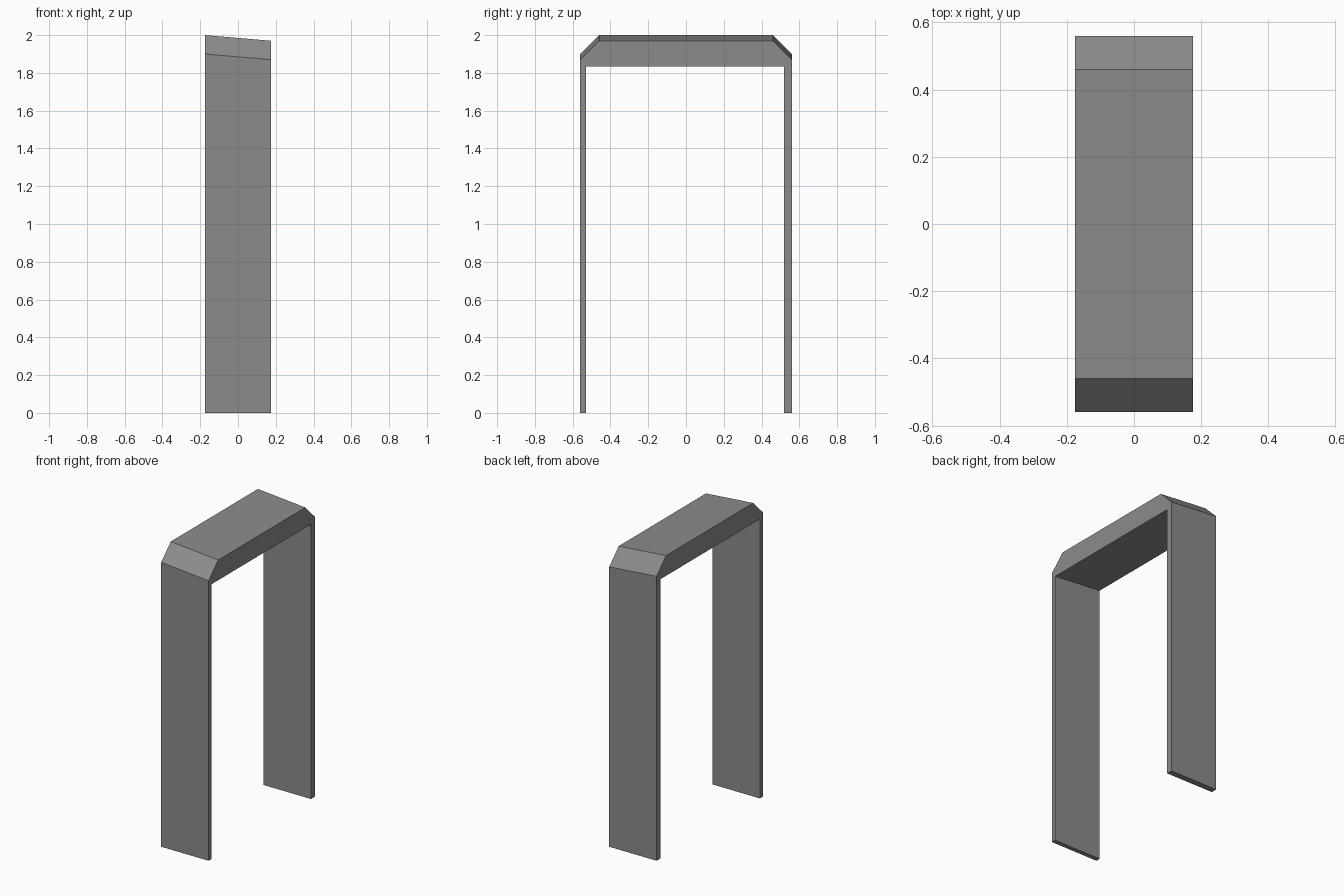
import bpy
import bmesh

default = bpy.data.objects.get("Cube")
if default:
    bpy.data.objects.remove(default, do_unlink=True)

# Plain grey finish
grey = bpy.data.materials.new("mid grey")
grey.use_nodes = True
colour = (0.26, 0.26, 0.26, 1)
grey.diffuse_color = colour
grey.node_tree.nodes["Principled BSDF"].inputs["Base Color"].default_value = colour

# Arch outline in (y, z): outer edge with chamfered corners, then inner opening
HALF_WIDTH = 0.175
DROP = 0.03  # the top and the underside fall towards +x
outline = [(-0.56, 0), (-0.56, 1.90), (-0.46, 2.0), (0.46, 2.0), (0.56, 1.90),
           (0.56, 0), (0.52, 0), (0.52, 1.865), (-0.53, 1.865), (-0.53, 0)]

bm = bmesh.new()
high_side = [bm.verts.new((-HALF_WIDTH, y, z)) for y, z in outline]
low_side = [bm.verts.new((HALF_WIDTH, y, z - DROP if z else 0)) for y, z in outline]

# Surfaces running across the arch
count = len(outline)
for i in range(count):
    j = (i + 1) % count
    bm.faces.new((high_side[i], high_side[j], low_side[j], low_side[i]))

# Side faces: two legs and the beam
for ring in (high_side, low_side):
    for part in ((0, 1, 8, 9), (4, 5, 6, 7), (1, 2, 3, 4, 7, 8)):
        bm.faces.new([ring[i] for i in part])

bmesh.ops.recalc_face_normals(bm, faces=bm.faces)
mesh = bpy.data.meshes.new("arch_frame")
bm.to_mesh(mesh)
bm.free()
mesh.materials.append(grey)
arch = bpy.data.objects.new("arch_frame", mesh)
bpy.context.collection.objects.link(arch)
